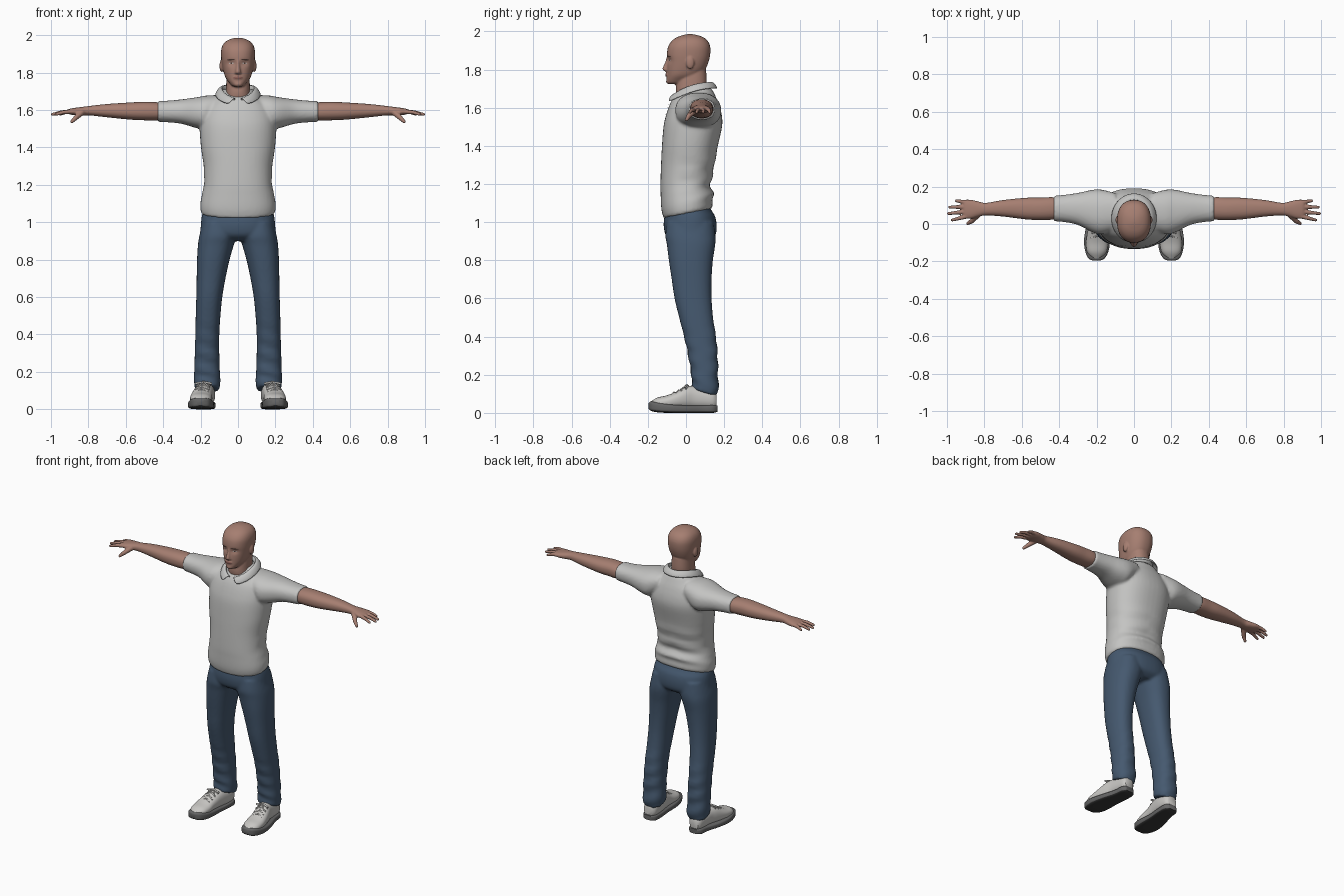
import bpy, bmesh, math
from mathutils import Vector, Matrix

cube = bpy.data.objects.get("Cube")
if cube:
    bpy.data.objects.remove(cube, do_unlink=True)


def material(name, *rgb):
    m = bpy.data.materials.new(name)
    m.use_nodes = True
    m.diffuse_color = (*rgb, 1)
    m.node_tree.nodes["Principled BSDF"].inputs["Base Color"].default_value = (*rgb, 1)
    return m


SHIRT = material("light grey cotton", .55, .55, .54)
SKIN = material("skin", .38, .21, .165)
DENIM = material("blue denim", .06, .1, .16)
SHOE = material("pale grey leather", .58, .57, .55)
SOLE = material("grey rubber", .13, .13, .13)
TREAD = material("dark tread", .04, .04, .04)
BROW = material("dark brown", .08, .045, .035)
LIP = material("lip", .27, .12, .1)
EYE = material("eye white", .45, .4, .38)


def spline(keys, steps):
    """Catmull-Rom interpolation of key tuples."""
    out = []
    for i in range(len(keys) - 1):
        a, b, c, d = (keys[max(0, min(len(keys) - 1, i + j))] for j in (-1, 0, 1, 2))
        for s in range(steps):
            t = s / steps
            out.append([q + .5 * t * (r - p + t * (2*p - 5*q + 4*r - s4 + t * (3*(q - r) + s4 - p)))
                        for p, q, r, s4 in zip(a, b, c, d)])
    return out + [list(keys[-1])]


def loft(bm, axis, keys, power=2.3, sides=44, steps=4, flip=1):
    """Rings along an axis; each key is position, then low and high on the other two axes."""
    k = "xyz".index(axis)
    m, n = [i for i in range(3) if i != k]
    rings = []
    for t, a0, a1, b0, b1 in spline(keys, steps):
        ring = []
        for i in range(sides):
            ang = math.tau * i / sides
            c, s = (math.copysign(abs(f) ** (2 / power), f) for f in (math.cos(ang), math.sin(ang)))
            co = [0, 0, 0]
            co[k] = t
            co[m] = (a0 + a1) / 2 + c * (a1 - a0) / 2
            co[n] = (b0 + b1) / 2 + s * (b1 - b0) / 2
            co[0] *= flip
            ring.append(bm.verts.new(co))
        rings.append(ring)
    for r, q in zip(rings, rings[1:]):
        for i in range(sides):
            j = (i + 1) % sides
            bm.faces.new((r[i], r[j], q[j], q[i]))
    bm.faces.new(rings[0])
    bm.faces.new(rings[-1])
    return [v for r in rings for v in r]


def sym(*rows):
    return [(z, -h, h, y0, y1) for z, h, y0, y1 in rows]


def tilt(verts, limit, slope, centre):
    """Slope a hem from front to back, fading out upward."""
    for v in verts:
        fade = max(0, min(1, (limit - v.co.z) / .06))
        v.co.z += slope * (v.co.y - centre) * fade


def ball(bm, centre, radii):
    mat = Matrix.Translation(centre) @ Matrix.Diagonal((*radii, 1))
    bmesh.ops.create_uvsphere(bm, u_segments=20, v_segments=12, radius=1, matrix=mat)


def limb(bm, p, q, r1, r2):
    """Tapered rod with round ends."""
    p, q = Vector(p), Vector(q)
    mat = Matrix.Translation((p + q) / 2) @ (q - p).to_track_quat("Z", "Y").to_matrix().to_4x4()
    bmesh.ops.create_cone(bm, cap_ends=True, segments=14, radius1=r1, radius2=r2,
                          depth=(q - p).length, matrix=mat)
    ball(bm, p, (r1,) * 3)
    ball(bm, q, (r2,) * 3)


def finish(bm, name, mats, voxel=0, relax=0, mirror=False):
    bmesh.ops.recalc_face_normals(bm, faces=bm.faces)
    me = bpy.data.meshes.new(name)
    bm.to_mesh(me)
    bm.free()
    ob = bpy.data.objects.new(name, me)
    bpy.context.collection.objects.link(ob)
    for m in mats:
        me.materials.append(m)
    bpy.ops.object.select_all(action="DESELECT")
    ob.select_set(True)
    bpy.context.view_layer.objects.active = ob
    bpy.ops.object.shade_smooth_by_angle(angle=math.radians(50))
    if voxel:
        r = ob.modifiers.new("blend", "REMESH")
        r.mode, r.voxel_size, r.use_smooth_shade = "VOXEL", voxel, True
        s = ob.modifiers.new("relax", "SMOOTH")
        s.factor, s.iterations = .5, relax
    if mirror:
        ob.modifiers.new("mirror", "MIRROR").use_mirror_merge = False
    return ob


def plate(name, target, mat, x, z, rx, rz, slant=0, round_off=True, lift=.002):
    """Thin patch projected onto the front of a part."""
    bm = bmesh.new()
    bmesh.ops.create_grid(bm, x_segments=12, y_segments=12, size=1)
    for v in bm.verts:
        a, b = v.co.x, v.co.y
        if round_off:
            a, b = a * math.sqrt(1 - b*b/2), b * math.sqrt(1 - a*a/2)
        v.co = (x + a * rx, -.3, z + b * rz + slant * a * rx)
    ob = finish(bm, name, [mat])
    w = ob.modifiers.new("wrap", "SHRINKWRAP")
    w.target, w.wrap_method, w.wrap_mode = target, "PROJECT", "ABOVE_SURFACE"
    w.use_project_y, w.offset = True, lift


# Shirt: torso and short sleeves blended into one skin
bm = bmesh.new()
torso = loft(bm, "z", sym(
    (1.045, .192, -.116, .134), (1.06, .2, -.122, .14), (1.1, .201, -.13, .139),
    (1.15, .193, -.133, .145), (1.2, .182, -.134, .13), (1.3, .184, -.131, .15),
    (1.4, .198, -.126, .167), (1.5, .205, -.118, .189), (1.56, .2, -.105, .188),
    (1.62, .175, -.084, .172), (1.66, .13, -.06, .155), (1.69, .1, -.03, .14), (1.71, .08, 0, .12)))
for v in torso:  # soft folds at the lower back and waist
    x, y, z = v.co
    mask = math.exp(-((z - 1.22) / .1) ** 2) * max(0, min(1, (y + .06) / .12))
    v.co.y += .007 * mask * math.sin(62 * z + 9 * abs(x))
    v.co.x *= 1 + .02 * mask * math.sin(75 * z + 1)
tilt(torso, 1.15, .2, 0)
for side in (1, -1):
    loft(bm, "x", [(.1, -.03, .165, 1.56, 1.68), (.17, -.055, .183, 1.5, 1.677),
                   (.22, -.045, .183, 1.503, 1.668), (.3, -.005, .166, 1.526, 1.657),
                   (.37, .01, .156, 1.534, 1.65), (.43, .015, .151, 1.537, 1.648)], flip=side)
shirt = finish(bm, "shirt", [SHIRT], .009, 3)

# Folded collar, open at the throat
bm = bmesh.new()
rows = [(.08, .09, -.03, 1), (.086, .1, 0, 1), (.102, .117, -.008, .98), (.122, .134, -.037, .92)]
grid = []
for rx, ry, dz, spread in rows:
    line = []
    for i in range(41):
        u = (i / 20 - 1) * math.radians(170)
        a = u * spread
        drop = .07 * ((1 - math.cos(u)) / 2) ** 2.2
        line.append(bm.verts.new((rx * math.sin(a), .03 + ry * math.cos(a), 1.737 - drop + dz)))
    grid.append(line)
for r, q in zip(grid, grid[1:]):
    for i in range(40):
        bm.faces.new((r[i], r[i + 1], q[i + 1], q[i]))
collar = finish(bm, "collar", [SHIRT])
thick = collar.modifiers.new("thickness", "SOLIDIFY")
thick.thickness, thick.offset = .007, 0
collar.modifiers.new("soften", "SUBSURF").levels = 1

# Placket with buttons
plate("placket", shirt, SHIRT, .004, 1.598, .013, .045, round_off=False, lift=.005)
for z in (1.575, 1.612):
    plate("button", shirt, SHIRT, .004, z, .004, .004, lift=.008)

# Trousers: pelvis and two legs blended
bm = bmesh.new()
loft(bm, "z", sym((.9, .15, -.065, .12), (.93, .198, -.105, .154), (.98, .199, -.117, .161),
                  (1.03, .194, -.113, .153), (1.06, .186, -.105, .135), (1.11, .172, -.095, .11)))
for side in (1, -1):
    leg = loft(bm, "z", [
        (1, .02, .19, -.1, .145), (.93, .008, .206, -.108, .154), (.88, .022, .214, -.1, .153),
        (.8, .045, .219, -.09, .141), (.7, .067, .221, -.075, .134), (.6, .084, .223, -.06, .134),
        (.5, .094, .226, -.036, .142), (.4, .1, .228, -.01, .157), (.3, .1, .231, .012, .166),
        (.2, .097, .234, .028, .168), (.15, .094, .235, .03, .169), (.105, .1, .23, .034, .163)], flip=side)
    for v in leg:  # creases below the knee
        v.co.y += .004 * math.sin(70 * v.co.z + 20 * v.co.x) * max(0, min(1, (.5 - v.co.z) * 5))
    tilt(leg, .2, -.3, .1)
finish(bm, "trousers", [DENIM], .009, 3)

# Head: skull, neck, nose, lips and ears blended
bm = bmesh.new()
skull = loft(bm, "z", sym(
    (1.724, .014, -.088, -.05), (1.73, .032, -.098, 0), (1.745, .046, -.102, .03),
    (1.77, .065, -.1, .07), (1.8, .076, -.1, .1), (1.84, .085, -.098, .118), (1.88, .09, -.1, .127),
    (1.92, .09, -.094, .127), (1.95, .08, -.075, .114), (1.97, .06, -.047, .09),
    (1.982, .032, -.012, .055), (1.986, .008, .01, .03)), sides=56)
for v in skull:  # eye sockets
    x, y, z = v.co
    if y < -.03:
        v.co.y += .011 * math.exp(-((abs(x) - .035) / .02) ** 2 - ((z - 1.851) / .014) ** 2)
loft(bm, "z", sym((1.6, .08, -.03, .11), (1.68, .066, -.053, .106),
                  (1.74, .063, -.048, .109), (1.8, .06, -.035, .105)))
loft(bm, "z", sym((1.872, .008, -.1, -.07), (1.84, .01, -.109, -.07), (1.808, .015, -.123, -.07),
                  (1.797, .018, -.12, -.07), (1.789, .012, -.104, -.07)), sides=20)
ball(bm, (0, -.095, 1.773), (.026, .013, .011))
ball(bm, (0, -.088, 1.738), (.024, .017, .014))
for side in (1, -1):
    ball(bm, (side * .088, .022, 1.836), (.011, .021, .033))
head = finish(bm, "head", [SKIN], .0055, 2)

# Painted face details
plate("lips", head, LIP, 0, 1.773, .024, .007)
for side, word in ((1, "left"), (-1, "right")):
    plate(word + "_eyebrow", head, BROW, side * .037, 1.87, .022, .0035, side * -.08)
    plate(word + "_eye", head, EYE, side * .035, 1.85, .013, .0055)
    plate(word + "_iris", head, BROW, side * .035, 1.85, .005, .005, lift=.003)

# Bare arms with spread fingers
bm = bmesh.new()
loft(bm, "x", [(.37, .035, .13, 1.55, 1.632), (.43, .024, .143, 1.545, 1.641), (.5, .021, .141, 1.545, 1.644),
               (.58, .025, .14, 1.549, 1.64), (.7, .04, .128, 1.561, 1.632), (.79, .046, .113, 1.571, 1.622),
               (.83, .04, .12, 1.571, 1.617), (.87, .029, .129, 1.572, 1.612),
               (.902, .03, .13, 1.577, 1.606), (.912, .04, .122, 1.582, 1.6)])
for base, tip, r in ((.042, .021, .972), (.067, .056, .992), (.092, .09, .986), (.115, .124, .95)):
    knuckle = Vector((.89, base, 1.592))
    end = Vector((r, tip, 1.577))
    middle = knuckle.lerp(end, .55) + Vector((0, 0, .004))
    limb(bm, knuckle, middle, .0125, .0105)
    limb(bm, middle, end, .0105, .008)
limb(bm, (.835, .05, 1.588), (.868, .015, 1.558), .017, .013)
limb(bm, (.868, .015, 1.558), (.888, .003, 1.538), .013, .009)
finish(bm, "arms", [SKIN], .0045, 2, mirror=True)

# Shoes: upper, rubber sole, laces
bm = bmesh.new()
loft(bm, "y", [(-.184, .178, .222, .03, .06), (-.15, .148, .25, .02, .08), (-.1, .138, .256, .02, .092),
               (-.05, .138, .25, .02, .112), (0, .133, .238, .02, .136), (.04, .127, .226, .02, .142),
               (.09, .122, .22, .02, .132), (.14, .126, .214, .02, .12), (.16, .142, .202, .03, .1)])
finish(bm, "shoes", [SHOE], mirror=True)
bm = bmesh.new()
loft(bm, "y", [(-.196, .182, .22, .022, .052), (-.182, .155, .245, .01, .06), (-.14, .135, .262, .002, .056),
               (-.08, .128, .267, 0, .046), (0, .128, .252, 0, .04), (.08, .121, .228, 0, .04),
               (.14, .123, .22, 0, .042), (.165, .145, .2, .006, .038)], power=4)
bmesh.ops.recalc_face_normals(bm, faces=bm.faces)
for f in bm.faces:
    f.material_index = int(f.normal.z < -.6)
finish(bm, "soles", [SOLE, TREAD], mirror=True)
bm = bmesh.new()
for i in range(4):
    y, z = -.075 + .025 * i, .1 + .0115 * i
    for s in (1, -1):
        limb(bm, (.195 - .003 * i - s * .034, y, z - .008), (.195 - .003 * i, y + .012, z + .007), .0045, .0045)
for s in (1, -1):  # bow
    limb(bm, (.184, .005, .146), (.184 + s * .04, -.005, .138), .005, .006)
    limb(bm, (.184, .005, .146), (.184 + s * .028, -.028, .122), .004, .004)
finish(bm, "laces", [SHOE], mirror=True)
